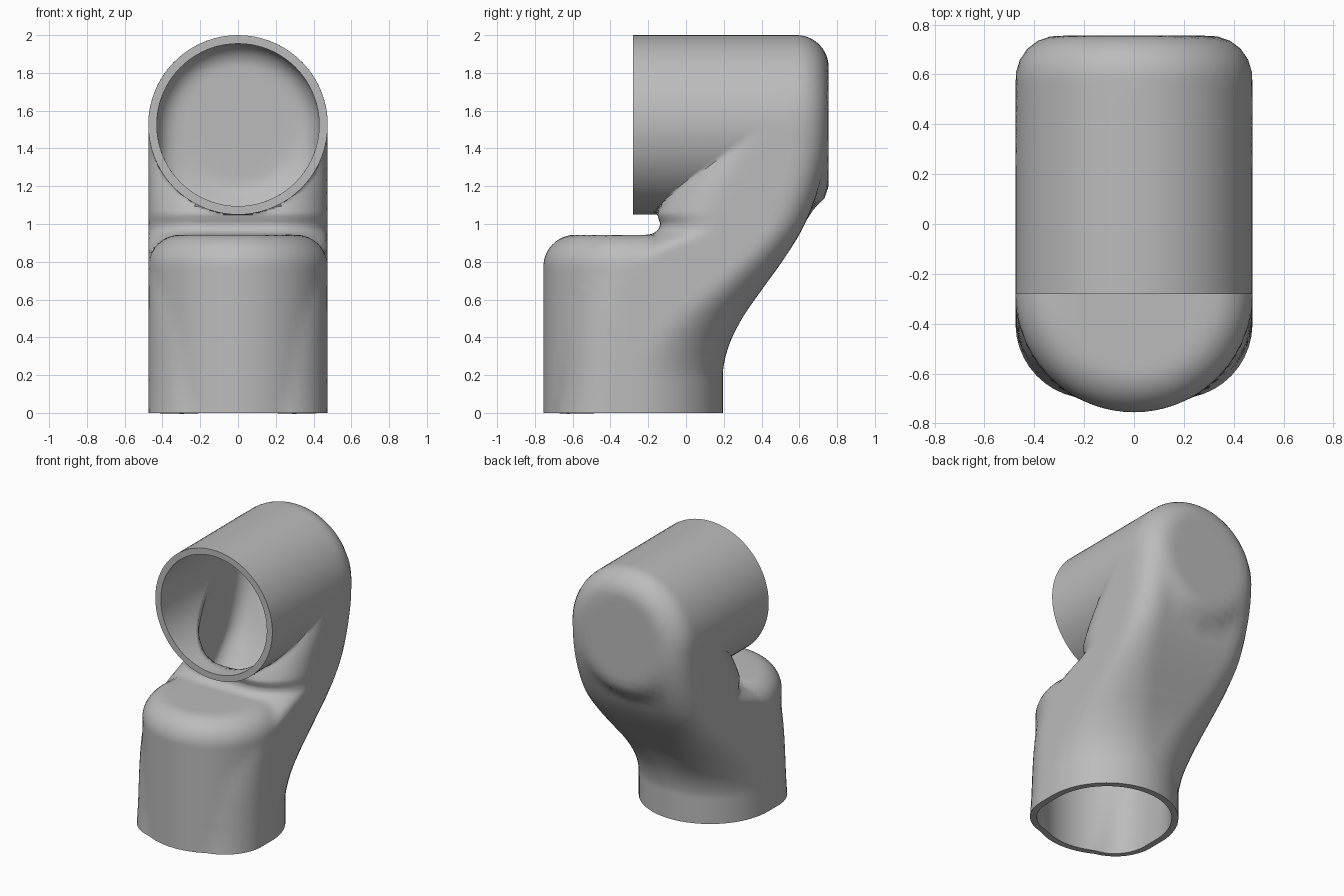
import bpy, bmesh, math
from mathutils import Vector

cube = bpy.data.objects.get("Cube")
if cube:
    bpy.data.objects.remove(cube, do_unlink=True)

R = 0.475          # outer pipe radius
FILLET = 0.17      # rounding of the closed cup ends
WALL = 0.045
LOW_Y, UP_Z = -0.28, 1.525   # axes of the two cups
TOP, BACK = 0.943, 0.755     # closed ends of the two cups
SIDES, STEPS = 72, 8

# Neck profiles as (height, depth)
BACK_LINE = [(0, .19), (.2, .193), (.35, .225), (.5, .297), (.65, .4), (.8, .508),
             (.95, .603), (1.1, .672), (1.25, .72), (1.4, .748), (1.525, .755)]
FRONT_LINE = [(0, -.7), (.77, -.6), (.86, -.4), (.94, -.2), (.965, -.152), (1, -.138),
              (1.03, -.146), (1.06, -.15), (1.2, -.08), (1.4, .05), (1.525, .1)]


def curve_at(line, z):
    """Smooth interpolation through a profile."""
    i = 0
    while i < len(line) - 2 and z > line[i + 1][0]:
        i += 1

    def slope(k):
        a, b = line[max(k - 1, 0)], line[min(k + 1, len(line) - 1)]
        return (b[1] - a[1]) / (b[0] - a[0])
    (z0, y0), (z1, y1) = line[i], line[i + 1]
    h = z1 - z0
    t = min(max((z - z0) / h, 0), 1)
    s = t * t * (3 - 2 * t)
    return (y0 + (y1 - y0) * s + h * slope(i) * t * (1 - t) ** 2
            - h * slope(i + 1) * t * t * (1 - t))


def rounded(a, b, r):
    """Signed distance to a corner with radius r."""
    a, b = a + r, b + r
    return min(max(a, b), 0) + math.hypot(max(a, 0), max(b, 0)) - r


def neck(x, y, z):
    if z < 0 or z > UP_Z:
        return 1.0
    t = min(max((z - .15) / .9, 0), 1)
    back_r = R + (FILLET - R) * t * t * (3 - 2 * t)
    side = abs(x) - R
    return max(rounded(side, y - curve_at(BACK_LINE, z), back_r),
               rounded(side, curve_at(FRONT_LINE, z) - y, .3))


def inside(p):
    x, y, z = p
    return (rounded(math.hypot(x, y - LOW_Y) - R, z - TOP, FILLET) < 0
            or rounded(math.hypot(x, z - UP_Z) - R, y - BACK, FILLET) < 0
            or neck(x, y, z) < 0)


def skin_point(centre, ray):
    """First point where the ray leaves the body."""
    far = .3
    while far < 1.7 and inside(centre + ray * far):
        far += .04
    near = far - .04
    for _ in range(13):
        mid = (near + far) / 2
        if inside(centre + ray * mid):
            near = mid
        else:
            far = mid
    return centre + ray * near


# Cross-section planes: front point (y, z), back point (y, z)
STATIONS = [(-.755, 0, .19, 0), (-.755, .3, .19, .12), (-.755, .7, .22, .3),
            (-.755, .79, .24, .37), (-.705, .89, .25, .41), (-.59, .94, .28, .46),
            (-.35, .94, .4, .64), (-.2, .94, .5, .78), (-.14, 1, .65, 1.02),
            (-.2, 1.05, .75, 1.45), (-.22, 1.05, .755, 1.83), (-.235, 1.05, .705, 1.95),
            (-.25, 1.05, .585, 2), (-.28, 1.05, -.28, 2)]
sections = []
for a, b in zip(STATIONS, STATIONS[1:]):
    for k in range(STEPS):
        sections.append([u + (v - u) * k / STEPS for u, v in zip(a, b)])
sections.append(STATIONS[-1])

# Pipe skin, lofted ring by ring
bm = bmesh.new()
rings = []
for fy, fz, by, bz in sections:
    front, back = Vector((0, fy, fz)), Vector((0, by, bz))
    centre, half = (front + back) / 2, (back - front) / 2
    ring = []
    for k in range(SIDES):
        ang = math.tau * k / SIDES
        ray = half * math.cos(ang) + Vector((R * math.sin(ang), 0, 0))
        ring.append(bm.verts.new(skin_point(centre, ray)))
    rings.append(ring)
for lower, upper in zip(rings, rings[1:]):
    for k in range(SIDES):
        n = (k + 1) % SIDES
        bm.faces.new((lower[k], upper[k], upper[n], lower[n]))
bm.normal_update()
# Make the skin face outward, judged at the first ring
bm.faces.ensure_lookup_table()
face = bm.faces[0]
if face.normal.dot(face.calc_center_median() - Vector((0, LOW_Y, 0))) < 0:
    bmesh.ops.reverse_faces(bm, faces=bm.faces[:])
mesh = bpy.data.meshes.new("pipe_bend")
bm.to_mesh(mesh)
bm.free()
pipe = bpy.data.objects.new("pipe_bend", mesh)
bpy.context.collection.objects.link(pipe)

# Grey plastic
grey = bpy.data.materials.new("plain_grey")
grey.use_nodes = True
colour = (.5, .5, .5, 1)
grey.diffuse_color = colour
grey.node_tree.nodes["Principled BSDF"].inputs["Base Color"].default_value = colour
mesh.materials.append(grey)

# Hollow wall with open ends
wall = pipe.modifiers.new("wall", "SOLIDIFY")
wall.thickness = WALL
wall.offset = -1

bpy.ops.object.select_all(action="DESELECT")
pipe.select_set(True)
bpy.context.view_layer.objects.active = pipe
bpy.ops.object.modifier_apply(modifier="wall")
bpy.ops.object.shade_smooth_by_angle(angle=math.radians(40))
